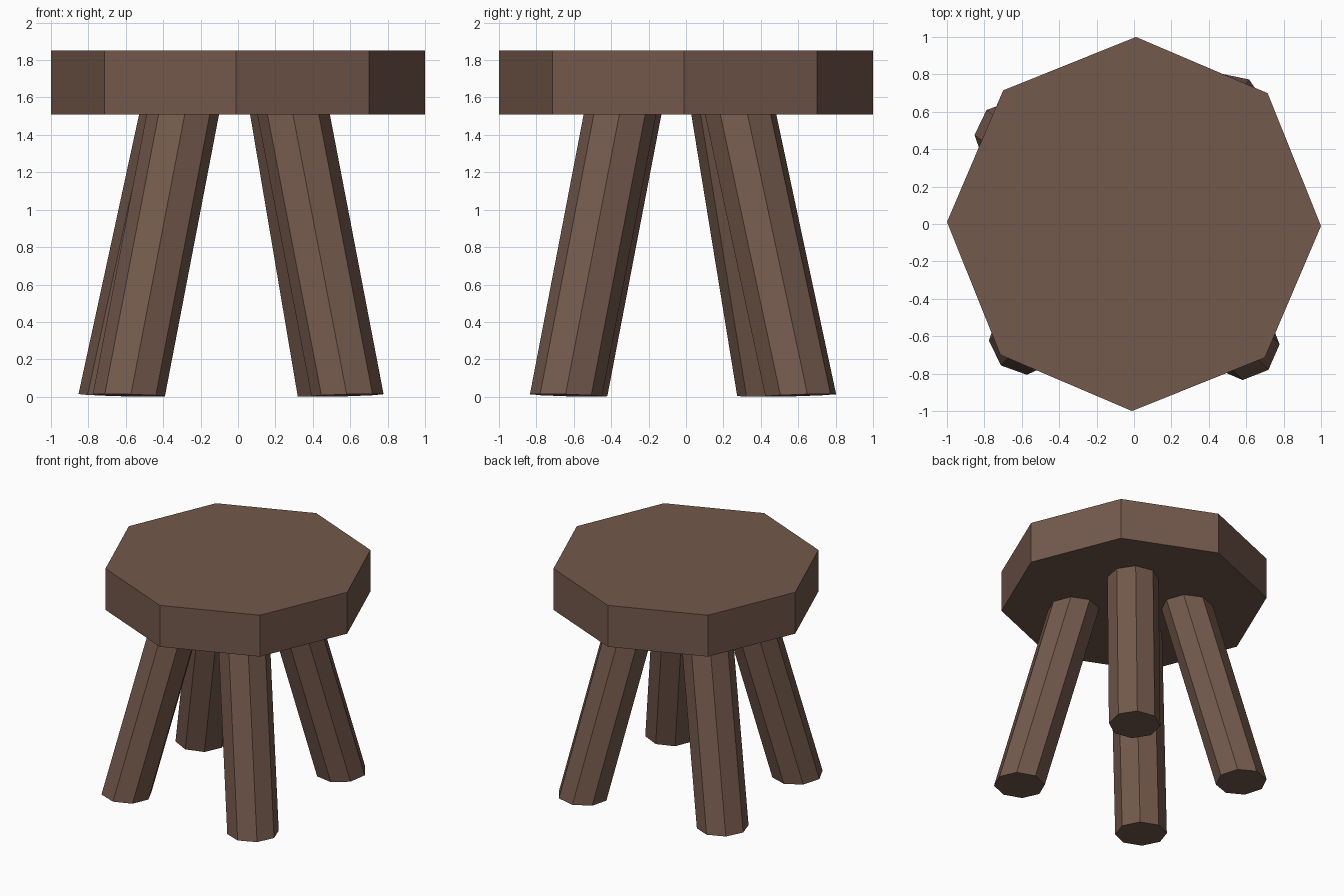
import bpy, bmesh
from math import radians
from mathutils import Matrix, Vector

cube = bpy.data.objects.get("Cube")
if cube:
    bpy.data.objects.remove(cube, do_unlink=True)

SEAT_BOTTOM, SEAT_TOP = 1.51, 1.85
LEG_RADIUS = 0.194
LEG_TOP = SEAT_BOTTOM + 0.03  # legs are let into the seat slightly

wood = bpy.data.materials.new("brown_wood")
wood.use_nodes = True
colour = (0.174, 0.100, 0.072, 1)
wood.diffuse_color = colour
bsdf = wood.node_tree.nodes["Principled BSDF"]
bsdf.inputs["Base Color"].default_value = colour


def octagon_prism(name, radius, z0, z1, turn, shape=None):
    """Eight-sided prism; shape(co) may move each vertex afterwards."""
    bm = bmesh.new()
    place = Matrix.Translation((0, 0, (z0 + z1) / 2)) @ Matrix.Rotation(radians(turn), 4, 'Z')
    bmesh.ops.create_cone(bm, cap_ends=True, segments=8, radius1=radius,
                          radius2=radius, depth=z1 - z0, matrix=place)
    if shape:
        for v in bm.verts:
            v.co = shape(v.co)
    bmesh.ops.recalc_face_normals(bm, faces=bm.faces)
    mesh = bpy.data.meshes.new(name)
    bm.to_mesh(mesh)
    bm.free()
    mesh.materials.append(wood)
    obj = bpy.data.objects.new(name, mesh)
    bpy.context.collection.objects.link(obj)
    return obj


def splayed_leg(name, foot, head, turn):
    """Leg leaning from its foot centre to its head centre under the seat."""
    foot, head = Vector((*foot, 0)), Vector((*head, 0))
    outward = (foot - head).normalized()

    def lean(co):
        z = co.z
        if z < 0.1:  # sole rises a little towards the outside
            z = 0.008 + 0.04 * co.dot(outward)
        centre = foot.lerp(head, z / SEAT_BOTTOM)
        return Vector((co.x + centre.x, co.y + centre.y, z))

    octagon_prism(name, LEG_RADIUS, 0, LEG_TOP, turn, lean)


# Seat
octagon_prism("seat", 1.0, SEAT_BOTTOM, SEAT_TOP, -0.6)

# Legs, each slightly irregular: foot centre, head centre, twist
splayed_leg("front_right_leg", (-0.585, -0.615), (-0.295, -0.325), 3)
splayed_leg("front_left_leg", (0.587, -0.643), (0.297, -0.353), -1)
splayed_leg("back_right_leg", (-0.662, 0.468), (-0.335, 0.222), -3)
splayed_leg("back_left_leg", (0.51, 0.615), (0.255, 0.292), 11)
